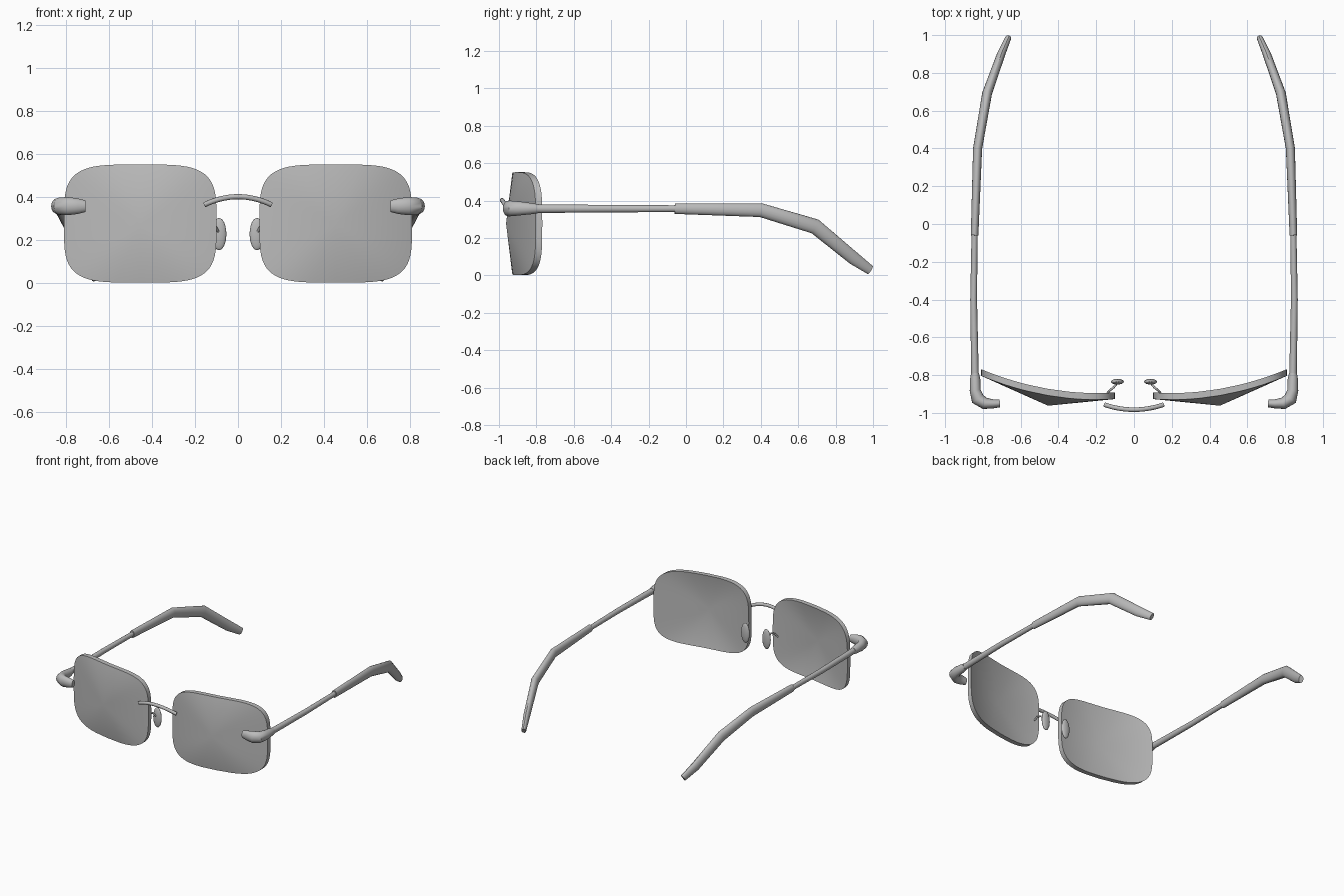
import bpy, bmesh, math
from mathutils import Vector

if "Cube" in bpy.data.objects:
    bpy.data.objects.remove(bpy.data.objects["Cube"], do_unlink=True)

grey = bpy.data.materials.new("neutral grey")
grey.use_nodes = True
COLOUR = (0.5, 0.5, 0.5, 1)
grey.diffuse_color = COLOUR
grey.node_tree.nodes["Principled BSDF"].inputs["Base Color"].default_value = COLOUR


def finish(bm, name, sharp=35):
    bmesh.ops.recalc_face_normals(bm, faces=bm.faces)
    mesh = bpy.data.meshes.new(name)
    bm.to_mesh(mesh)
    bm.free()
    mesh.materials.append(grey)
    mesh.shade_smooth()
    mesh.set_sharp_from_angle(angle=math.radians(sharp))
    obj = bpy.data.objects.new(name, mesh)
    bpy.context.collection.objects.link(obj)
    return obj


def bridge_rings(bm, a, b):
    n = len(a)
    for i in range(n):
        j = (i + 1) % n
        bm.faces.new((a[i], a[j], b[j], b[i]))


def tube(name, path, side=1, sides=16, sharp=35):
    """Loft elliptical rings along points of (x, y, z, half width, half height)."""
    bm = bmesh.new()
    pts = [Vector((p[0] * side, p[1], p[2])) for p in path]
    rings = []
    for i, p in enumerate(pts):
        before = (p - pts[i - 1]).normalized() if i else Vector()
        after = (pts[i + 1] - p).normalized() if i + 1 < len(pts) else Vector()
        tangent = (before + after).normalized()
        across = tangent.cross(Vector((0, 0, 1))).normalized()
        up = across.cross(tangent)
        w, h = path[i][3:]
        ring = []
        for k in range(sides):
            a = math.tau * k / sides
            ring.append(bm.verts.new(p + across * w * math.cos(a) + up * h * math.sin(a)))
        rings.append(ring)
    for a, b in zip(rings, rings[1:]):
        bridge_rings(bm, a, b)
    bm.faces.new(rings[0])
    bm.faces.new(rings[-1])
    return finish(bm, name, sharp)


def lens(name, side, count=64):
    """Rounded rectangle rim on a curved sheet, with shallow domed faces."""
    bm = bmesh.new()
    front, back = [], []
    for k in range(count):
        a = math.tau * k / count
        c, s = math.cos(a), math.sin(a)
        x = 0.455 + 0.355 * math.copysign(abs(c) ** 0.5, c)
        z = 0.277 + 0.275 * math.copysign(abs(s) ** 0.5, s)
        y = -0.895 + 0.34 * (x - 0.2) ** 2
        front.append(bm.verts.new((x * side, y - 0.035, z)))
        back.append(bm.verts.new((x * side, y, z)))
    bridge_rings(bm, front, back)
    for ring, y in ((front, -0.962), (back, -0.925)):
        apex = bm.verts.new((0.455 * side, y, 0.277))
        for i in range(count):
            bm.faces.new((ring[i], ring[(i + 1) % count], apex))
    return finish(bm, name, 40)


def nose_pad(name, side):
    bm = bmesh.new()
    bmesh.ops.create_uvsphere(bm, u_segments=20, v_segments=12, radius=1)
    for v in bm.verts:
        v.co = Vector((side * (0.088 + 0.034 * v.co.x),
                       -0.835 + 0.015 * v.co.y, 0.228 + 0.075 * v.co.z))
    return finish(bm, name, 60)


# Path points: x, y, z, half width, half height
HINGE = [(0.71, -0.95, 0.358, 0.02, 0.027), (0.745, -0.952, 0.358, 0.024, 0.036),
         (0.79, -0.95, 0.358, 0.031, 0.042), (0.828, -0.925, 0.358, 0.036, 0.041),
         (0.841, -0.88, 0.358, 0.029, 0.036), (0.841, -0.82, 0.357, 0.027, 0.029),
         (0.842, -0.79, 0.357, 0.021, 0.024)]
ARM = [(0.842, -0.80, 0.357, 0.020, 0.023), (0.849, -0.4, 0.357, 0.018, 0.020),
       (0.844, -0.05, 0.357, 0.016, 0.018)]
EAR_TIP = [(0.844, -0.06, 0.357, 0.020, 0.028), (0.828, 0.40, 0.349, 0.024, 0.037),
           (0.778, 0.69, 0.262, 0.026, 0.041), (0.705, 0.895, 0.093, 0.022, 0.036),
           (0.666, 0.985, 0.029, 0.016, 0.026)]
PAD_WIRE = [(0.14, -0.895, 0.235, 0.006, 0.006), (0.127, -0.88, 0.262, 0.006, 0.006),
            (0.107, -0.864, 0.268, 0.006, 0.006), (0.09, -0.843, 0.235, 0.006, 0.006)]

for label, side in (("left", 1), ("right", -1)):
    lens(label + "_lens", side)
    tube(label + "_hinge", HINGE, side, sharp=45)
    tube(label + "_arm", ARM, side)
    tube(label + "_ear_tip", EAR_TIP, side)
    nose_pad(label + "_nose_pad", side)
    tube(label + "_pad_wire", PAD_WIRE, side, sides=8, sharp=70)

# Arched bridge between the lenses
arch = []
for k in range(-8, 9):
    t = k / 8
    arch.append((0.155 * t, -0.983 + 0.026 * t * t, 0.402 - 0.037 * t * t, 0.012, 0.012))
tube("bridge", arch, sides=12)
